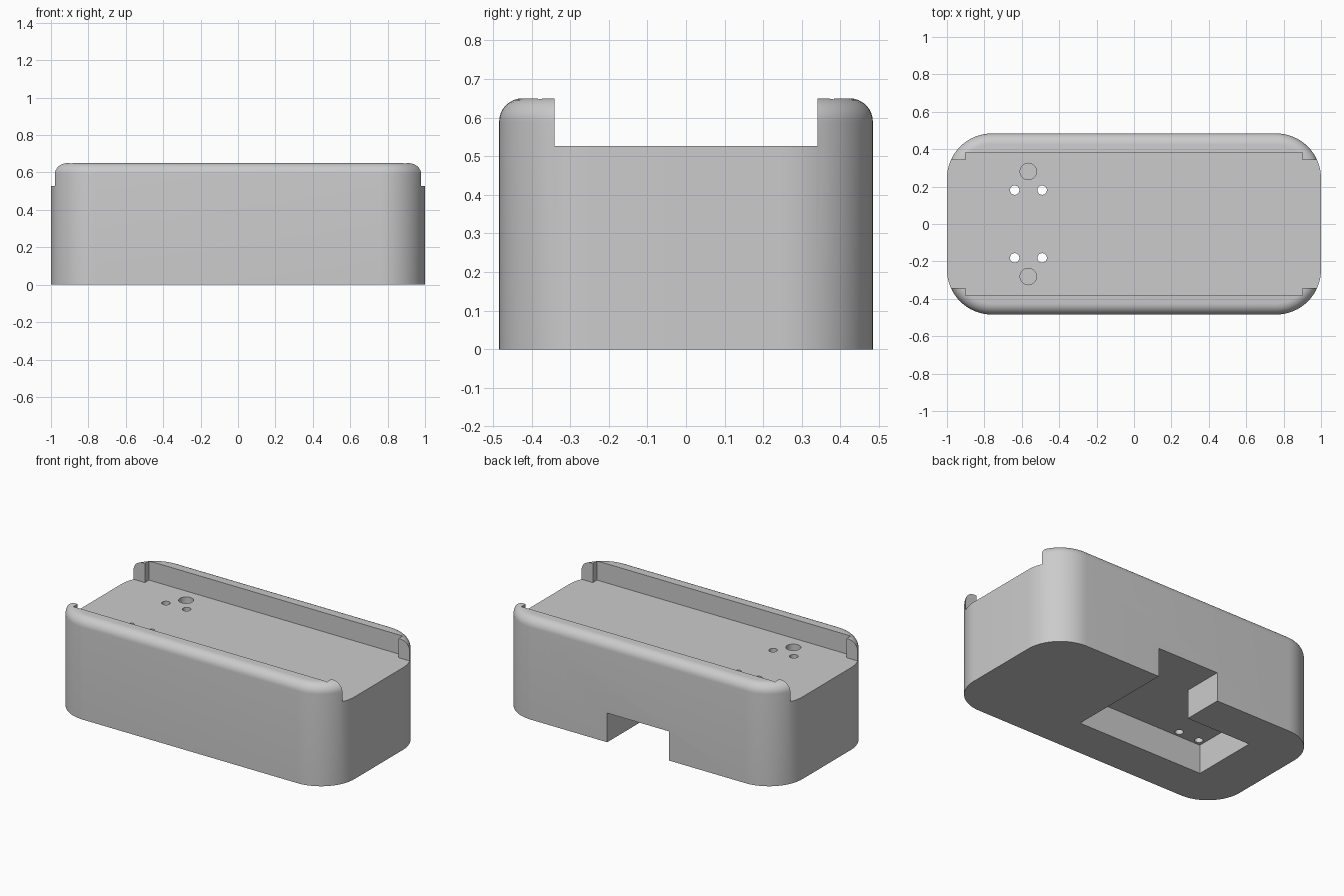
import bpy, bmesh, math

if "Cube" in bpy.data.objects:
    bpy.data.objects.remove(bpy.data.objects["Cube"])

HX, HY, H = 1.0, 0.484, 0.65      # half length, half width, height
CORNER, FILLET = 0.24, 0.06       # plan corner radius, top edge radius
FLOOR, POCKET = 0.527, 0.187      # tray floor height, underside recess depth

grey = bpy.data.materials.new("light grey")
grey.diffuse_color = (0.6, 0.6, 0.6, 1)
grey.use_nodes = True
grey.node_tree.nodes["Principled BSDF"].inputs["Base Color"].default_value = grey.diffuse_color


def loft(name, rings):
    """Closed solid through a stack of rings of 3D points."""
    bm = bmesh.new()
    loops = [[bm.verts.new(p) for p in ring] for ring in rings]
    n = len(loops[0])
    for a, b in zip(loops, loops[1:]):
        for i in range(n):
            j = (i + 1) % n
            bm.faces.new((a[i], a[j], b[j], b[i]))
    bm.faces.new(loops[0][::-1])
    bm.faces.new(loops[-1])
    bmesh.ops.recalc_face_normals(bm, faces=bm.faces)
    mesh = bpy.data.meshes.new(name)
    bm.to_mesh(mesh)
    bm.free()
    mesh.materials.append(grey)
    ob = bpy.data.objects.new(name, mesh)
    bpy.context.collection.objects.link(ob)
    return ob


def prism(name, outline, z0, z1):
    return loft(name, [[(x, y, z) for x, y in outline] for z in (z0, z1)])


def circle(cx, cy, r, n=32):
    return [(cx + r * math.cos(2 * math.pi * i / n),
             cy + r * math.sin(2 * math.pi * i / n)) for i in range(n)]


def rounded_ring(inset, z, seg=16):
    pts, r = [], CORNER - inset
    for k, (sx, sy) in enumerate([(1, 1), (-1, 1), (-1, -1), (1, -1)]):
        for i in range(seg + 1):
            a = math.pi / 2 * (k + i / seg)
            pts.append((sx * (HX - CORNER) + r * math.cos(a),
                        sy * (HY - CORNER) + r * math.sin(a), z))
    return pts


# Body: rounded block with a filleted top edge
rings = [rounded_ring(0, 0)]
for i in range(9):
    a = math.pi / 2 * i / 8
    rings.append(rounded_ring(FILLET * (1 - math.cos(a)),
                              H - FILLET + FILLET * math.sin(a)))
body = loft("dock_body", rings)

# Tray recess, narrower where it runs out through both ends
tx, ty, ey, out = 0.9, 0.383, 0.341, 1.2
tray = [(-tx, -ty), (tx, -ty), (tx, -ey), (out, -ey), (out, ey), (tx, ey),
        (tx, ty), (-tx, ty), (-tx, ey), (-out, ey), (-out, -ey), (-tx, -ey)]
cutters = [prism("tray_cutter", tray, FLOOR, 1.0)]

# Underside recess with a channel out of the back
w = 0.22
recess = [(-0.68, -w), (w, -w), (w, 0.7), (-w, 0.7), (-w, w), (-0.68, w)]
cutters.append(prism("underside_cutter", recess, -0.2, POCKET))

# Small through holes and shallow round sockets
for s in (-1, 1):
    for x in (-0.638, -0.491):
        cutters.append(prism("through_hole_cutter", circle(x, 0.181 * s, 0.025),
                             POCKET - 0.05, 0.6))
    cutters.append(prism("socket_cutter", circle(-0.565, 0.281 * s, 0.044),
                         FLOOR - 0.06, 0.6))

bpy.context.view_layer.objects.active = body
body.select_set(True)
for c in cutters:
    c.hide_render = True
    mod = body.modifiers.new("cut", 'BOOLEAN')
    mod.operation, mod.solver, mod.object = 'DIFFERENCE', 'EXACT', c
    bpy.ops.object.modifier_apply(modifier=mod.name)
    bpy.data.objects.remove(c)

bpy.ops.object.select_all(action='DESELECT')
body.select_set(True)
bpy.ops.object.shade_smooth_by_angle(angle=math.radians(30))
